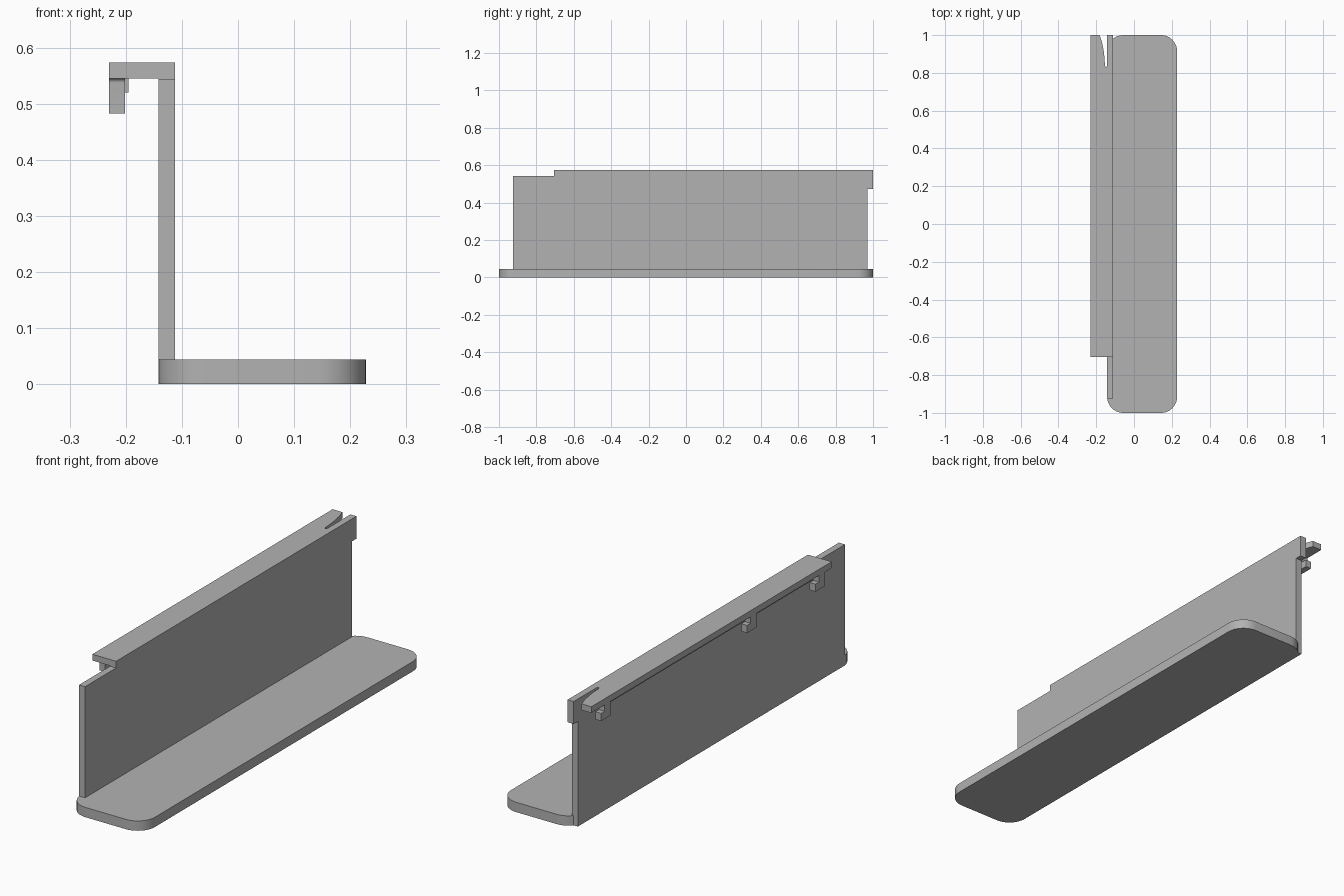
import bpy, bmesh, math
from mathutils import Vector

if "Cube" in bpy.data.objects:
    bpy.data.objects.remove(bpy.data.objects["Cube"])

grey = bpy.data.materials.new("plain_grey")
grey.diffuse_color = (0.448, 0.448, 0.448, 1)
grey.use_nodes = True
grey.node_tree.nodes["Principled BSDF"].inputs["Base Color"].default_value = grey.diffuse_color


def extrude(name, outline, place, vector):
    """Extrude a 2D outline; place maps each 2D point into 3D."""
    bm = bmesh.new()
    face = bm.faces.new([bm.verts.new(place(a, b)) for a, b in outline])
    new = bmesh.ops.extrude_face_region(bm, geom=[face])["geom"]
    bmesh.ops.translate(bm, vec=Vector(vector),
                        verts=[v for v in new if isinstance(v, bmesh.types.BMVert)])
    bmesh.ops.recalc_face_normals(bm, faces=bm.faces)
    mesh = bpy.data.meshes.new(name)
    bm.to_mesh(mesh)
    bm.free()
    mesh.materials.append(grey)
    ob = bpy.data.objects.new(name, mesh)
    bpy.context.collection.objects.link(ob)
    bpy.context.view_layer.objects.active = ob
    bpy.ops.object.select_all(action='DESELECT')
    ob.select_set(True)
    bpy.ops.object.shade_smooth_by_angle(angle=math.radians(30))
    return ob


def arc(cx, cy, r, start, end, steps=10):
    angles = [math.radians(start + (end - start) * i / steps) for i in range(steps + 1)]
    return [(cx + r * math.cos(a), cy + r * math.sin(a)) for a in angles]


# Base plate with rounded corners
R = 0.085
LEFT, RIGHT = -0.142, 0.228
base = []
for cx, cy, start in ((RIGHT - R, 1 - R, 0), (LEFT + R, 1 - R, 90),
                      (LEFT + R, R - 1, 180), (RIGHT - R, R - 1, 270)):
    base += arc(cx, cy, R, start, start + 90)
extrude("base_plate", base, lambda x, y: (x, y, 0), (0, 0, 0.044))

# Upright wall with a stepped front corner and a small lip at the back
wall = [(-0.925, 0), (0.97, 0), (0.97, 0.472), (1, 0.472), (1, 0.573),
        (-0.705, 0.573), (-0.705, 0.543), (-0.925, 0.543)]
extrude("upright_wall", wall, lambda y, z: (LEFT, y, z), (0.03, 0, 0))

# Top flange with a curved slit separating its back end from the wall
slit = [(LEFT, 0.84), (-0.145, 0.832), (-0.15, 0.832), (-0.154, 0.84),
        (-0.156, 0.88), (-0.161, 0.92), (-0.17, 0.965), (-0.182, 1)]
flange = [(-0.23, 1), (-0.23, -0.705), (LEFT, -0.705)] + slit
extrude("top_flange", flange, lambda x, y: (x, y, 0.545), (0, 0, 0.028))

# Thin rib under the flange, behind the hooks
rib = [(-0.645, 0.52), (0.87, 0.52), (0.87, 0.546), (-0.645, 0.546)]
extrude("under_rib", rib, lambda y, z: (-0.203, y, z), (0.008, 0, 0))

# Hooks: stem with a filleted root and a foot pointing backwards
for i, y0 in enumerate((0.93, -0.105, -0.59)):
    hook = [(0, 0.482), (0, 0.516), (-0.025, 0.516), (-0.025, 0.546), (-0.073, 0.546)]
    hook += arc(-0.073, 0.537, 0.008, 90, 0, 6) + [(-0.065, 0.482)]
    extrude(f"hook_{i + 1}", hook, lambda y, z: (-0.23, y0 + y, z), (0.029, 0, 0))
